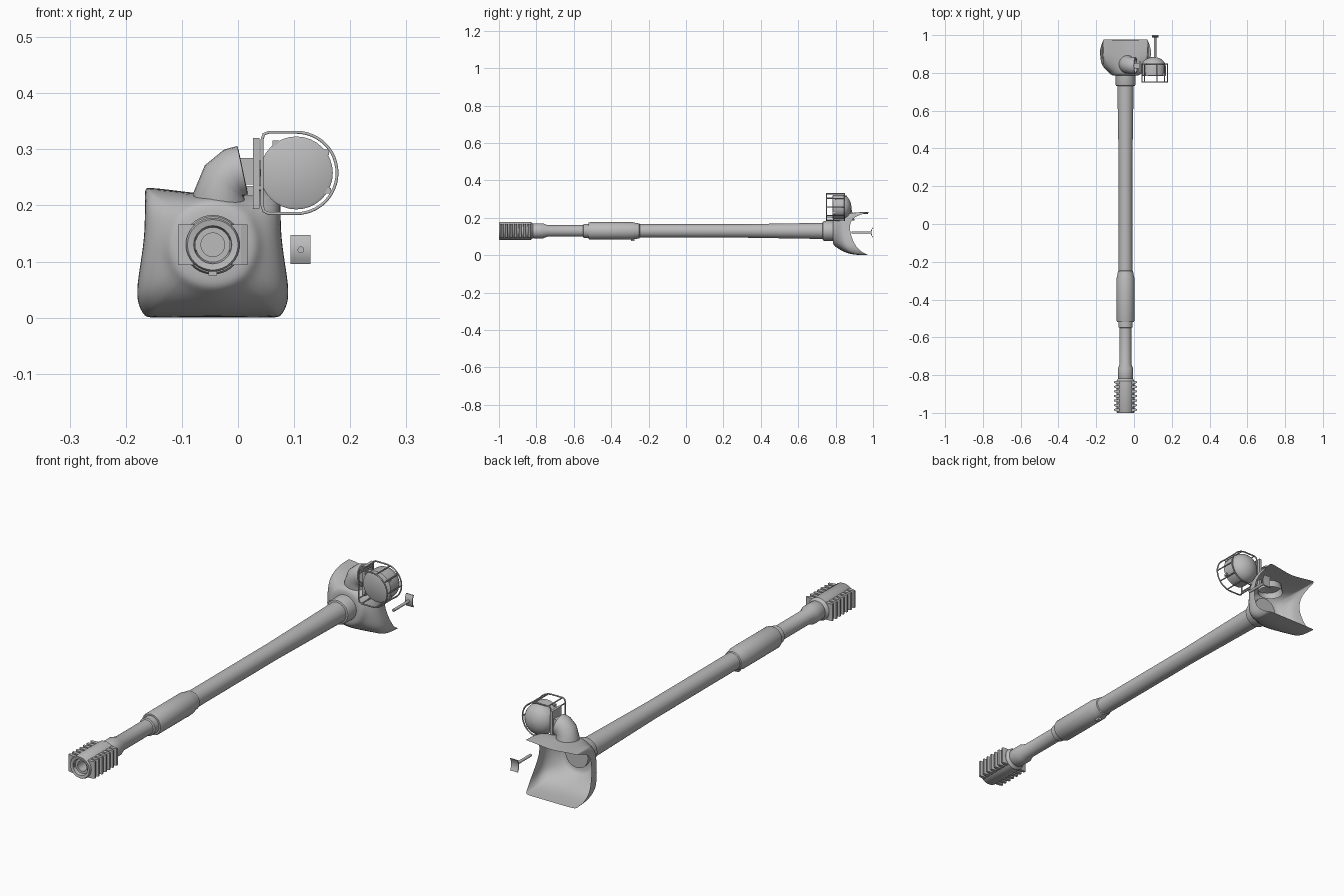
import bpy, bmesh, math
from mathutils import Vector

if "Cube" in bpy.data.objects:
    bpy.data.objects.remove(bpy.data.objects["Cube"])

AX, AZ = -0.045, 0.13          # barrel axis
grey = bpy.data.materials.new("plain grey")
grey.diffuse_color = (0.5, 0.5, 0.5, 1)
grey.use_nodes = True
grey.node_tree.nodes["Principled BSDF"].inputs["Base Color"].default_value = grey.diffuse_color


def finish(name, bm, angle=35, fix=True):
    if fix:
        bmesh.ops.recalc_face_normals(bm, faces=bm.faces[:])
    me = bpy.data.meshes.new(name)
    bm.to_mesh(me)
    bm.free()
    me.materials.append(grey)
    ob = bpy.data.objects.new(name, me)
    bpy.context.collection.objects.link(ob)
    bpy.ops.object.select_all(action='DESELECT')
    ob.select_set(True)
    bpy.context.view_layer.objects.active = ob
    if angle:
        bpy.ops.object.shade_smooth_by_angle(angle=math.radians(angle))
    return ob


def loft(name, rings, caps=(False, False), angle=35):
    bm = bmesh.new()
    vs = [[bm.verts.new(p) for p in r] for r in rings]
    n = len(rings[0])
    for a, b in zip(vs, vs[1:]):
        for i in range(n):
            bm.faces.new((a[i], a[(i + 1) % n], b[(i + 1) % n], b[i]))
    if caps[0]:
        bm.faces.new(vs[0])
    if caps[1]:
        bm.faces.new(vs[-1])
    return finish(name, bm, angle)


def lathe(name, cx, cz, prof, n=32, caps=(True, True)):
    t = [2 * math.pi * i / n for i in range(n)]
    return loft(name, [[(cx + r * math.sin(a), y, cz + r * math.cos(a)) for a in t]
                       for r, y in prof], caps)


def box(name, lo, hi):
    bm = bmesh.new()
    bmesh.ops.create_cube(bm, size=1)
    for v in bm.verts:
        v.co = [(l + h) / 2 + c * (h - l) for c, l, h in zip(v.co, lo, hi)]
    return finish(name, bm, 0)


def wire(name, pts, r, closed=False):
    cu = bpy.data.curves.new(name, 'CURVE')
    cu.dimensions = '3D'
    cu.bevel_depth, cu.bevel_resolution, cu.use_fill_caps = r, 1, True
    s = cu.splines.new('POLY')
    s.points.add(len(pts) - 1)
    for p, c in zip(s.points, pts):
        p.co = (*c, 1)
    s.use_cyclic_u = closed
    cu.materials.append(grey)
    ob = bpy.data.objects.new(name, cu)
    bpy.context.collection.objects.link(ob)
    return ob


# Barrel with evacuator sleeve and rear collar
lathe("barrel", AX, AZ, [
    (.035, -.825), (.040, -.815), (.040, -.765), (.031, -.74), (.031, -.55),
    (.037, -.547), (.037, -.52), (.044, -.52), (.047, -.512), (.047, -.285),
    (.044, -.275), (.040, -.25), (.036, -.247), (.036, .3), (.043, .73),
    (.050, .732), (.053, .74), (.053, .80)], 40)
box("sleeve_lug", (AX - .008, -.295, AZ - .055), (AX + .008, -.275, AZ - .04))

# Muzzle brake core with bore
lathe("muzzle_brake", AX, AZ, [
    (.021, -.93), (.021, -.985), (.031, -.985), (.034, -.998), (.045, -1),
    (.048, -.995), (.048, -.83), (.036, -.815)], 32)

# Brake fins on both sides
for side, label in ((-1, "left"), (1, "right")):
    bm = bmesh.new()
    for k in range(7):
        y = -.982 + k * .0243
        base = [(.030, y - .011), (.050, y - .009), (.062, y - .005),
                (.062, y + .003), (.050, y + .005), (.030, y + .006)]
        lo, hi = ([bm.verts.new((AX + side * x, yy, AZ + s * .036)) for x, yy in base]
                  for s in (-1, 1))
        bm.faces.new(lo)
        bm.faces.new(hi)
        for i in range(6):
            j = (i + 1) % 6
            bm.faces.new((lo[i], lo[j], hi[j], hi[i]))
    finish("brake_fins_" + label, bm, 0)

# Canvas cover: round at the collar, flaring to a boxy open back
half = [(0, .218, .972), (.06, .226, .975), (.112, .232, .977), (.120, .231, .977),
        (.121, .222, .95), (.121, .20, .885), (.121, .15, .873), (.128, .10, .883),
        (.137, .045, .908), (.131, .018, .938), (.121, .002, .97), (.112, 0, .977),
        (.06, 0, .977), (0, 0, .977)]
back = [Vector((AX + x, y, z)) for x, z, y in half]
back += [Vector((AX - x, y, z)) for x, z, y in half[-2:0:-1]]


def cover_ring(r, y):
    out = []
    for p in back:
        d = Vector((p.x - AX, 0, p.z - AZ)).normalized()
        out.append(Vector((AX + r * d.x, y, AZ + r * d.z)))
    return out


round_end = cover_ring(.089, .803)


def blend(shape, depth):
    out = []
    for a, b in zip(round_end, back):
        p = a.lerp(b, shape)
        p.y = a.y + (b.y - a.y) * depth
        out.append(p)
    return out


cover = loft("canvas_cover", [cover_ring(.052, .785), cover_ring(.078, .787), round_end,
                              blend(.45, .16), blend(.88, .42), blend(.98, .72), back], angle=60)
cover.modifiers.new("smooth", 'SUBSURF').levels = 2
cover.modifiers["smooth"].render_levels = 2

# Canvas elbow sleeve rising from the cover, mouth to the right
path = [((-.030, .850, .185), .052, 90), ((-.031, .845, .215), .049, 80),
        ((-.024, .840, .242), .046, 50), ((-.008, .838, .258), .045, 22),
        ((.008, .838, .262), .045, 12), ((.009, .838, .262), .038, 12),
        ((-.006, .838, .258), .034, 12)]
rings = []
for c, r, ang in path:
    a = math.radians(ang)
    u, w = Vector((-math.sin(a), 0, math.cos(a))), Vector((0, 1, 0))
    rings.append([Vector(c) + r * (math.cos(t) * u + math.sin(t) * w)
                  for t in (2 * math.pi * i / 24 for i in range(24))])
loft("sight_sleeve", rings, (False, True), 60)

# Lamp bracket
box("lamp_arm", (-.005, .822, .237), (.032, .852, .285))
box("lamp_lower_arm", (.012, .825, .217), (.032, .85, .235))
box("lamp_bracket", (.027, .80, .195), (.038, .86, .32))
box("lamp_pivot", (.036, .81, .235), (.055, .845, .28))

# Lamp housing with rounded back
LX, LZ = .104, .258
dome = [(.065 * math.cos(t), .832 + .052 * math.sin(t))
        for t in (math.radians(d) for d in range(0, 90, 15))]
lathe("lamp", LX, LZ, [(.060, .783), (.065, .786)] + dome + [(.004, .884)], 32)
for k, deg in enumerate((35, 125, 330)):
    t = math.radians(deg)
    x, z = LX + .064 * math.cos(t), LZ + .064 * math.sin(t)
    box("lamp_clip_%d" % k, (x - .006, .784, z - .005), (x + .006, .80, z + .005))

# Lamp guard cage: D-shaped hoops joined by rails
R = .0725
hoop = [(.043, .20), (.043, .318), (.046, .327), (.055, LZ + R)]
hoop += [(LX + R * math.cos(t), LZ + R * math.sin(t))
         for t in (math.radians(90 - 7.5 * i) for i in range(25))]
hoop += [(.055, LZ - R), (.046, .19)]
for name, y in (("front", .752), ("rear", .848)):
    wire("guard_hoop_" + name, [(x, y, z) for x, z in hoop], .003, True)
rails = [(.055, LZ + R), (.055, LZ - R), (.043, .31), (.043, .205)]
rails += [(LX + R * math.cos(t), LZ + R * math.sin(t))
          for t in (math.radians(d) for d in (-75, -38, 0, 38, 75))]
for k, (x, z) in enumerate(rails):
    wire("guard_rail_%d" % k, [(x, .752, z), (x, .848, z)], .0027)

# Loose pin with a curved end plate
lathe("pin_rod", .112, .121, [(.006, .885), (.006, .99)], 12)
bm = bmesh.new()
cols = []
for i in range(7):
    z = .096 + .051 * i / 6
    y = .988 + .008 * ((i - 3) / 3) ** 2
    cols.append([bm.verts.new((x, yy, z)) for x, yy in
                 ((.094, y), (.129, y), (.129, y + .004), (.094, y + .004))])
for a, b in zip(cols, cols[1:]):
    for i in range(4):
        j = (i + 1) % 4
        bm.faces.new((a[i], a[j], b[j], b[i]))
bm.faces.new(cols[0])
bm.faces.new(cols[-1])
finish("pin_plate", bm, 35)
